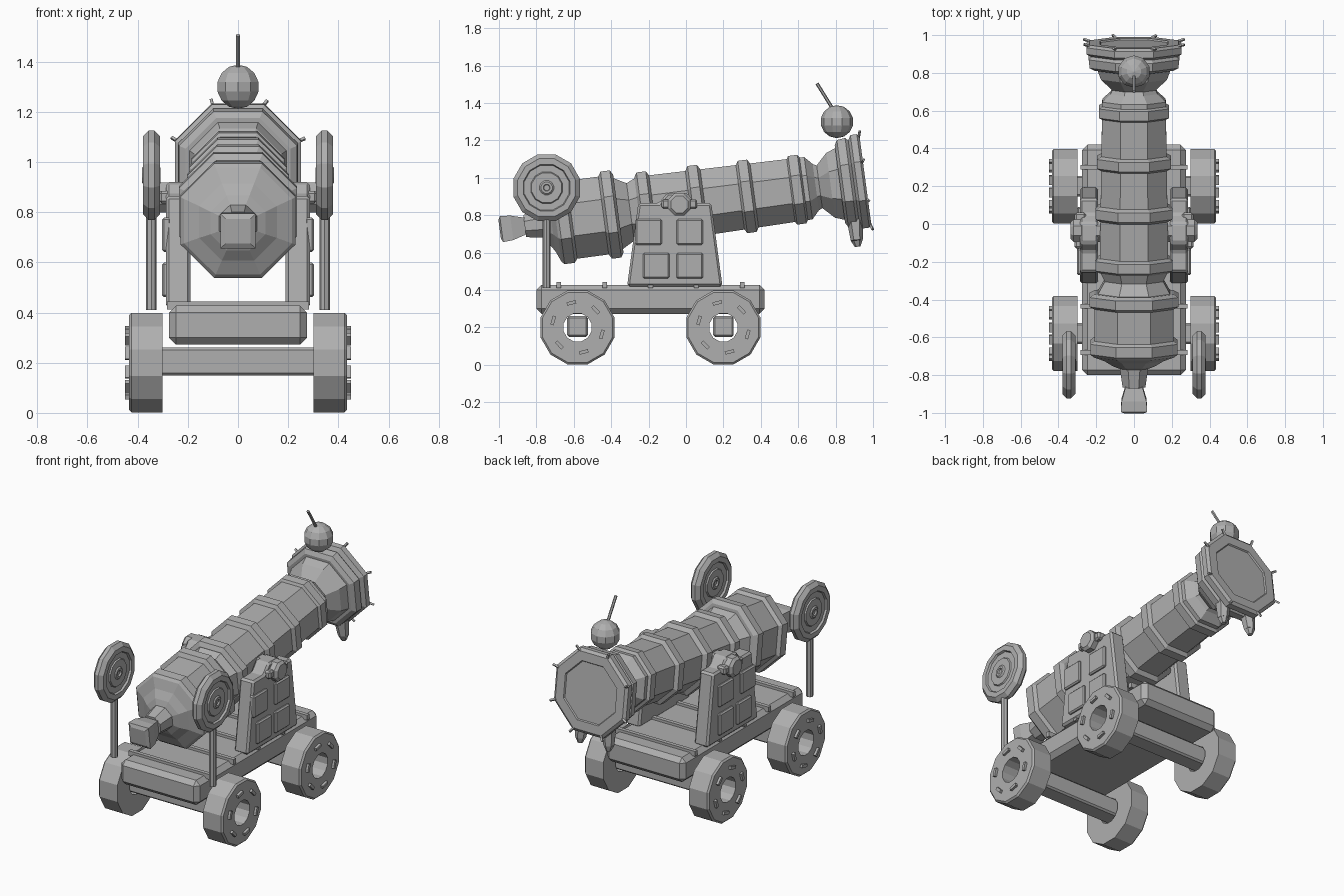
import bpy, bmesh, math, random
from mathutils import Matrix, Vector

if "Cube" in bpy.data.objects:
    bpy.data.objects.remove(bpy.data.objects["Cube"])

random.seed(4)
grey = bpy.data.materials.new("iron grey")
grey.diffuse_color = (0.43, 0.43, 0.43, 1)
grey.use_nodes = True
grey.node_tree.nodes["Principled BSDF"].inputs["Base Color"].default_value = grey.diffuse_color
TILT = Matrix.Translation((0, 0, 0.857)) @ Matrix.Rotation(math.radians(7.6), 4, 'X')


def finish(name, bm, matrix=None, bevel=0):
    if matrix is not None:
        bm.transform(matrix)
    bmesh.ops.recalc_face_normals(bm, faces=bm.faces)
    me = bpy.data.meshes.new(name)
    bm.to_mesh(me)
    bm.free()
    me.materials.append(grey)
    ob = bpy.data.objects.new(name, me)
    bpy.context.collection.objects.link(ob)
    if bevel:
        mod = ob.modifiers.new("bevel", 'BEVEL')
        mod.width, mod.segments = bevel, 1
    return ob


def box(name, centre, size, matrix=None, bevel=0):
    bm = bmesh.new()
    bmesh.ops.create_cube(bm, size=1)
    bm.transform(Matrix.Translation(centre) @ Matrix.Diagonal((*size, 1)))
    return finish(name, bm, matrix, bevel)


def lathe(name, profile, sides, axis, matrix=None, ring=False):
    """Turn (position, flat radius) pairs around the X or Y axis."""
    bm = bmesh.new()
    loops = []
    for s, a in profile:
        r = a / math.cos(math.pi / sides)
        loop = []
        for i in range(sides):
            t = 2 * math.pi * (i + 0.5) / sides
            c, d = r * math.cos(t), r * math.sin(t)
            loop.append(bm.verts.new((c, s, d) if axis == 'Y' else (s, c, d)))
        loops.append(loop)
    pairs = list(zip(loops, loops[1:]))
    if ring:
        pairs.append((loops[-1], loops[0]))
    else:
        bm.faces.new(loops[0])
        bm.faces.new(loops[-1])
    for p, q in pairs:
        for i in range(sides):
            j = (i + 1) % sides
            bm.faces.new((p[i], p[j], q[j], q[i]))
    return finish(name, bm, matrix)


def rod(name, a, b, r1, r2, sides=8, matrix=None):
    a, b = Vector(a), Vector(b)
    bm = bmesh.new()
    bmesh.ops.create_cone(bm, cap_ends=True, segments=sides, radius1=r1, radius2=r2, depth=(b - a).length)
    bm.transform(Matrix.Translation((a + b) / 2) @ (b - a).to_track_quat('Z', 'Y').to_matrix().to_4x4())
    return finish(name, bm, matrix)


# Barrel, with breech and muzzle flare
lathe("barrel", [(-0.87, 0.06), (-0.77, 0.075), (-0.755, 0.11), (-0.725, 0.155), (-0.70, 0.215),
                 (-0.685, 0.23), (-0.63, 0.23), (-0.615, 0.21), (-0.40, 0.21), (-0.30, 0.155),
                 (-0.24, 0.182), (0.66, 0.168), (0.70, 0.125), (0.72, 0.115), (0.78, 0.175),
                 (0.85, 0.20)], 8, 'Y', TILT)
for s, a in ((-0.405, 0.235), (-0.215, 0.205), (0.06, 0.203), (0.33, 0.195), (0.60, 0.185)):
    lathe("barrel_band", [(s - 0.04, a - 0.025), (s - 0.025, a), (s + 0.025, a), (s + 0.04, a - 0.025)],
          8, 'Y', TILT)
lathe("muzzle_rim", [(0.83, 0.21), (0.845, 0.235), (0.89, 0.24), (0.905, 0.225), (0.92, 0.252),
                     (0.955, 0.252), (0.968, 0.235), (0.968, 0.18), (0.96, 0.175)], 8, 'Y', TILT)

# Square breech knob
lathe("breech_knob", [(-1.005, 0.05), (-0.995, 0.07), (-0.94, 0.066), (-0.85, 0.04)], 4, 'Y', TILT)

# Nails and teeth round the muzzle
for i in range(8):
    t = math.pi * (i + 0.5) / 4
    p = Vector((0.262 * math.cos(t), 0.965, 0.262 * math.sin(t)))
    d = Vector((math.cos(t + random.uniform(-0.6, 0.6)), 0.3, math.sin(t))).normalized() * 0.028
    rod("muzzle_nail", p - d, p + d, 0.008, 0.008, 4, TILT)
for x in (-0.09, 0.09):
    rod("muzzle_tooth", (x, 0.885, -0.20), (x * 1.1, 0.88, -0.31), 0.045, 0.032, 6, TILT)
    rod("tooth_tip", (x * 1.1, 0.88, -0.31), (x * 1.1, 0.88, -0.345), 0.032, 0.015, 6, TILT)

# Bomb with fuse
bm = bmesh.new()
bmesh.ops.create_uvsphere(bm, u_segments=10, v_segments=7, radius=0.088)
finish("bomb", bm, Matrix.Translation((0, 0.807, 1.30)))
rod("fuse", (0, 0.79, 1.36), (0, 0.70, 1.505), 0.009, 0.009, 6)

# Carriage bed with cross strips
box("bed", (0, -0.19, 0.35), (0.55, 1.22, 0.156), bevel=0.028)
for i in range(5):
    box("bed_strip", (0, -0.68 + 0.245 * i, 0.428), (0.565, 0.025, 0.032))

# Trunnion
lathe("trunnion", [(-0.335, 0.045), (-0.32, 0.06), (0.32, 0.06), (0.335, 0.045)], 8, 'X',
      Matrix.Translation((0, -0.035, 0.858)))

cheek_outline = [(-0.315, 0.42), (0.195, 0.42), (0.135, 0.865), (0.05, 0.865), (0.005, 0.92),
                 (-0.10, 0.92), (-0.145, 0.865), (-0.255, 0.865)]
for side in (-1, 1):
    # Side cheek with four raised panels
    bm = bmesh.new()
    face = bm.faces.new([bm.verts.new((side * 0.19, y, z)) for y, z in cheek_outline])
    out = bmesh.ops.extrude_face_region(bm, geom=[face])
    moved = [v for v in out["geom"] if isinstance(v, bmesh.types.BMVert)]
    bmesh.ops.translate(bm, verts=moved, vec=(side * 0.097, 0, 0))
    finish("cheek", bm, bevel=0.012)
    for y, z in ((-0.20, 0.71), (0.02, 0.71), (-0.16, 0.53), (0.02, 0.53)):
        box("cheek_panel", (side * 0.285, y, z), (0.035, 0.142, 0.138), bevel=0.008)
    box("trunnion_clamp", (side * 0.285, -0.035, 0.86), (0.06, 0.19, 0.05), bevel=0.01)

    # Wheels with open hubs and slotted studs
    for wy in (-0.58, 0.20):
        lathe("wheel", [(side * 0.30, 0.075), (side * 0.30, 0.198), (side * 0.425, 0.198),
                        (side * 0.435, 0.188), (side * 0.435, 0.075)], 12, 'X',
              Matrix.Translation((0, wy, 0.20)), ring=True)
        for i in range(6):
            spin = Matrix.Translation((0, wy, 0.20)) @ Matrix.Rotation(math.radians(14 + 60 * i), 4, 'X')
            box("wheel_stud", (side * 0.438, 0, 0.135), (0.024, 0.05, 0.018), spin)

    # Round shields on poles
    rod("shield_pole", (side * 0.345, -0.745, 0.41), (side * 0.345, -0.745, 0.80), 0.021, 0.021)
    half = [(0.012, 0.178), (0.034, 0.155), (0.034, 0.125), (0.022, 0.12), (0.022, 0.085),
            (0.03, 0.08), (0.03, 0.038), (0.037, 0.03), (0.037, 0.018), (0.028, 0.015)]
    lathe("shield", [(-s, a) for s, a in reversed(half)] + half, 12, 'X',
          Matrix.Translation((side * 0.345, -0.745, 0.947)))

# Axles
for wy in (-0.58, 0.20):
    box("axle", (0, wy, 0.205), (0.68, 0.11, 0.11), bevel=0.01)
